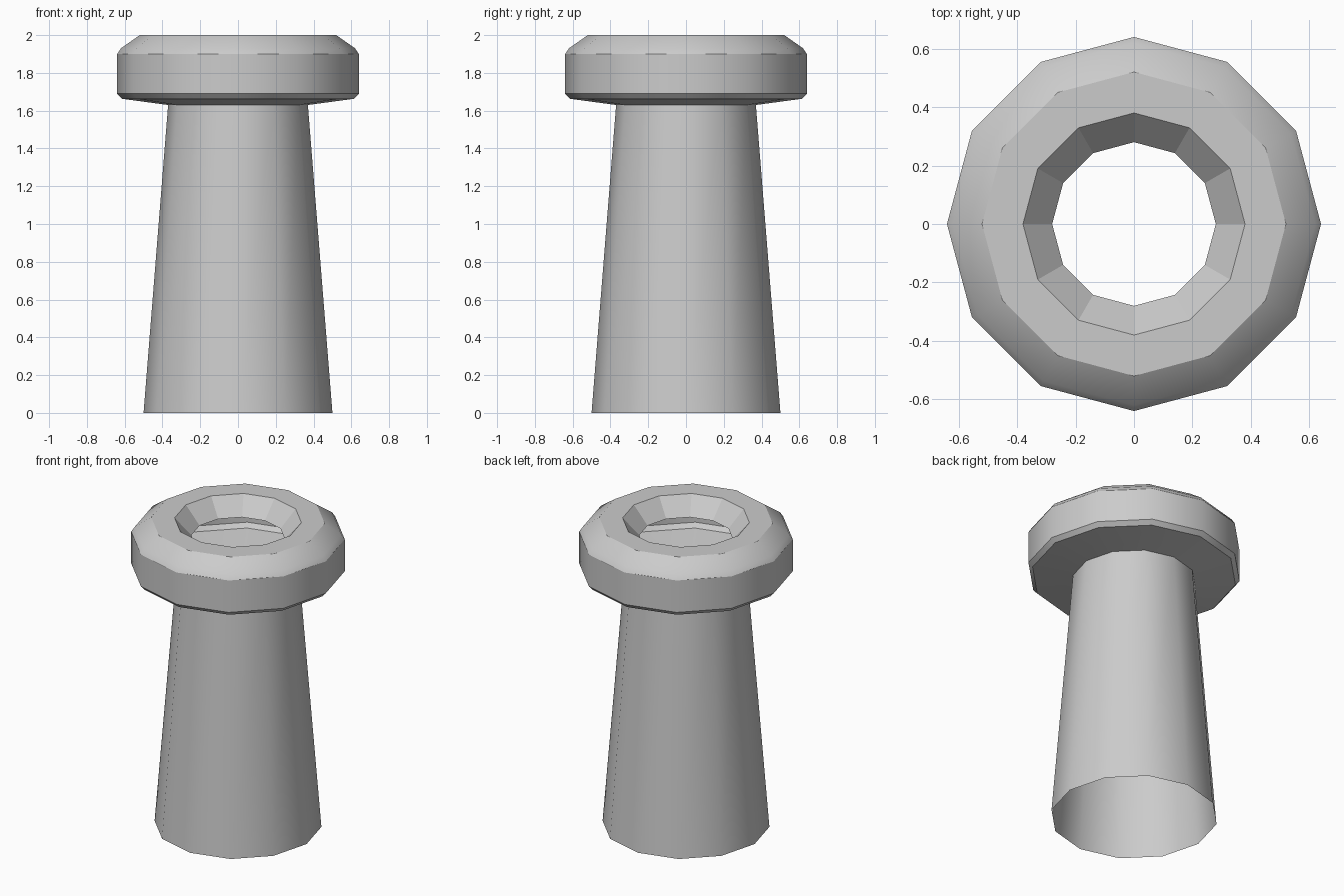
import bpy, bmesh
from math import cos, sin, tau, radians

if "Cube" in bpy.data.objects:
    bpy.data.objects.remove(bpy.data.objects["Cube"])

SIDES = 12


def lathe(name, profile, flat_bands=()):
    """Revolve an open (radius, z) profile into a thin 12-sided shell."""
    bm = bmesh.new()
    rings = [[bm.verts.new((r * cos(tau * i / SIDES), r * sin(tau * i / SIDES), z))
              for i in range(SIDES)] for r, z in profile]
    flat = []
    for b, (lo, hi) in enumerate(zip(rings, rings[1:])):
        for i in range(SIDES):
            j = (i + 1) % SIDES
            f = bm.faces.new((lo[i], lo[j], hi[j], hi[i]))
            if b in flat_bands:
                flat.append(f)
    mesh = bpy.data.meshes.new(name)
    bm.faces.index_update()
    flat_ids = [f.index for f in flat]
    bm.to_mesh(mesh)
    bm.free()
    obj = bpy.data.objects.new(name, mesh)
    bpy.context.collection.objects.link(obj)
    bpy.ops.object.select_all(action='DESELECT')
    obj.select_set(True)
    bpy.context.view_layer.objects.active = obj
    bpy.ops.object.shade_smooth_by_angle(angle=radians(31))
    for i in flat_ids:
        mesh.polygons[i].use_smooth = False
    return obj


# Tapered hollow shaft, open at the bottom
lathe("shaft", [(0.5, 0), (0.37, 1.63)])

# Hollow rim: underside, small lip, side wall, top chamfer, flat top, inner bevel
lathe("rim", [(0.37, 1.63), (0.615, 1.663), (0.64, 1.69), (0.64, 1.90),
              (0.62, 1.93), (0.52, 2.0), (0.38, 2.0), (0.28, 1.89)],
      flat_bands=(6,))
